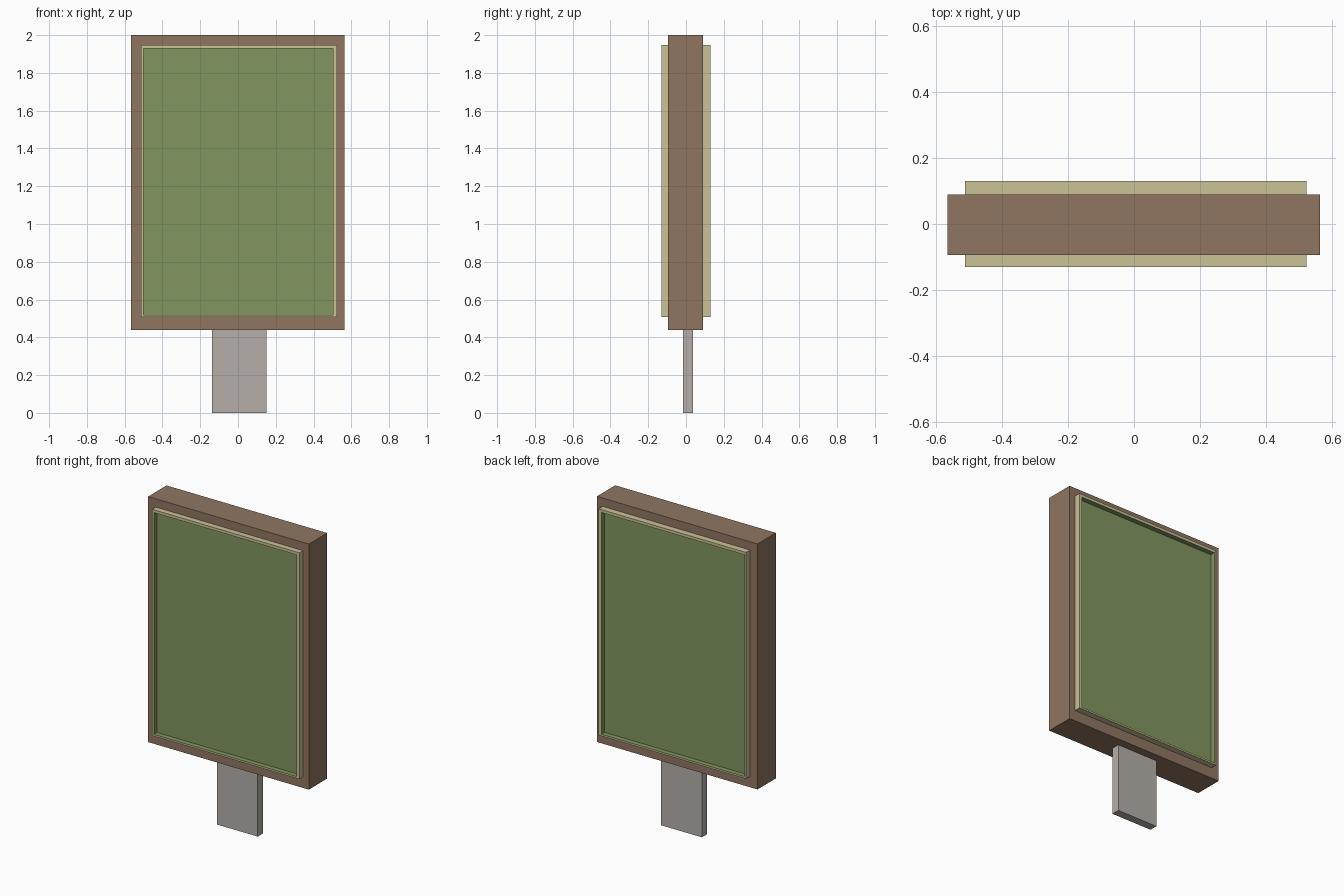
import bpy
import bmesh
from mathutils import Vector

cube = bpy.data.objects.get("Cube")
if cube:
    bpy.data.objects.remove(cube, do_unlink=True)


def make_material(name, rgb):
    mat = bpy.data.materials.new(name)
    mat.use_nodes = True
    mat.diffuse_color = (*rgb, 1)
    mat.node_tree.nodes["Principled BSDF"].inputs["Base Color"].default_value = (*rgb, 1)
    return mat


brown = make_material("brown wood", (0.28, 0.18, 0.12))
cream = make_material("cream trim", (0.59, 0.54, 0.31))
green = make_material("green panel", (0.22, 0.31, 0.115))
grey = make_material("grey metal", (0.46, 0.43, 0.40))


def add_box(bm, low, high):
    """Add a box spanning two opposite corners."""
    low, high = Vector(low), Vector(high)
    verts = bmesh.ops.create_cube(bm, size=1)["verts"]
    for v in verts:
        v.co = (low + high) / 2 + v.co * (high - low)
    return verts


def finish(bm, name, *mats):
    mesh = bpy.data.meshes.new(name)
    bm.to_mesh(mesh)
    bm.free()
    for mat in mats:
        mesh.materials.append(mat)
    obj = bpy.data.objects.new(name, mesh)
    bpy.context.collection.objects.link(obj)


def box(name, low, high, mat):
    bm = bmesh.new()
    add_box(bm, low, high)
    finish(bm, name, mat)


def display(name, side):
    """Raised cream tray whose recessed floor and inner walls are green."""
    bm = bmesh.new()
    inner_y, outer_y = sorted((side * 0.085, side * 0.13))
    add_box(bm, (-0.513, inner_y, 0.508), (0.523, outer_y, 1.947))
    face = max(bm.faces, key=lambda f: f.normal.y * side)
    # Inset the outer face to the panel outline, then sink it
    bmesh.ops.inset_region(bm, faces=[face], thickness=0.01)
    for v in face.verts:
        v.co.x = 0.504 if v.co.x > 0 else -0.501
        v.co.z = 1.929 if v.co.z > 1 else 0.519
    sunk = bmesh.ops.extrude_discrete_faces(bm, faces=[face])["faces"][0]
    bmesh.ops.translate(bm, verts=sunk.verts, vec=(0, -side * 0.032, 0))
    sunk.material_index = 1
    for edge in sunk.edges:
        for wall in edge.link_faces:
            wall.material_index = 1
    bmesh.ops.recalc_face_normals(bm, faces=bm.faces)
    finish(bm, name, cream, green)


# Wooden case, support post and the two display panels
box("case", (-0.566, -0.094, 0.439), (0.564, 0.09, 2.0), brown)
box("post", (-0.138, -0.016, 0), (0.15, 0.037, 0.44), grey)
display("front_display", -1)
display("back_display", 1)
